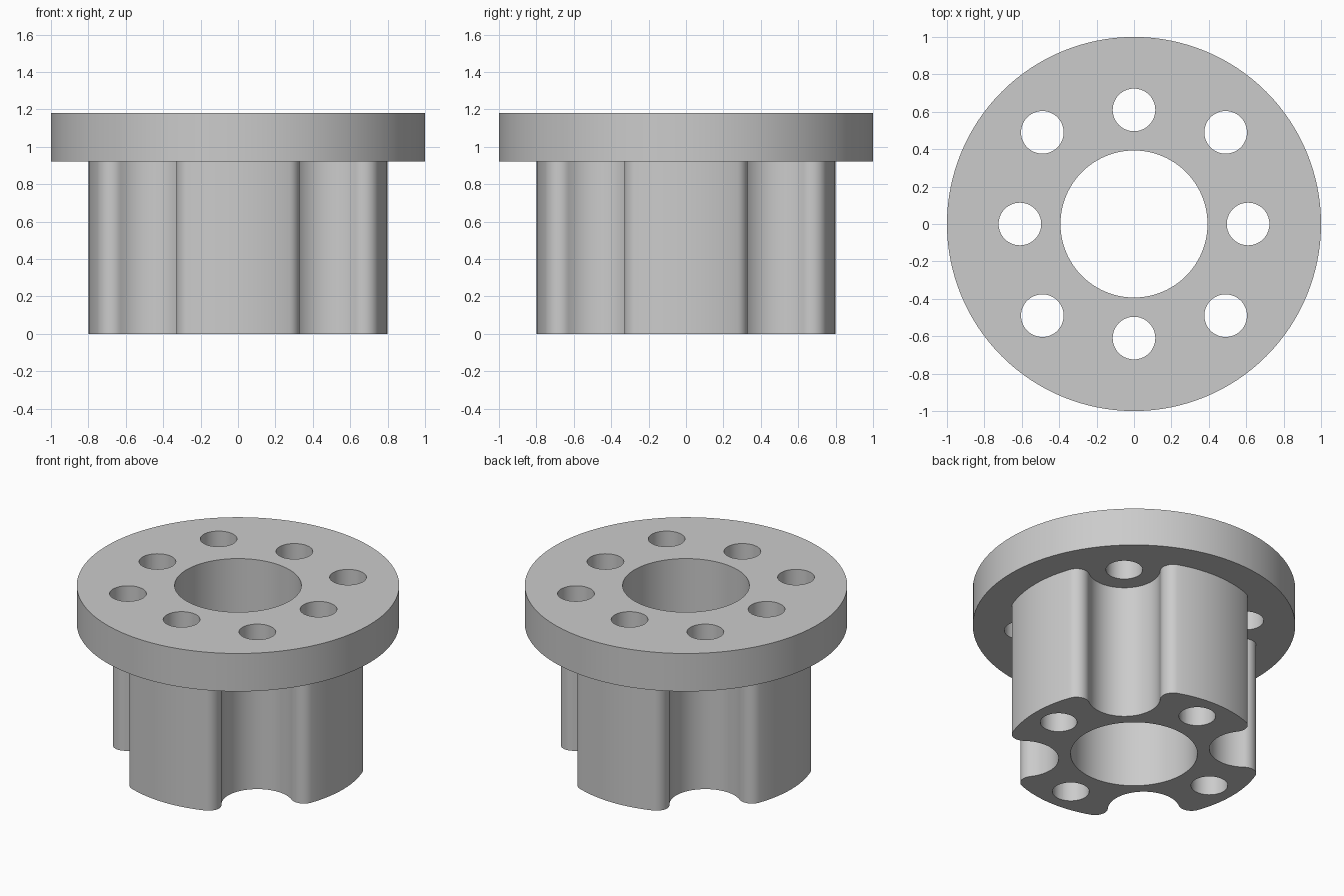
import bpy, bmesh
from math import sin, cos, pi, atan2, hypot, radians
from mathutils import Matrix

if "Cube" in bpy.data.objects:
    bpy.data.objects.remove(bpy.data.objects["Cube"], do_unlink=True)

HEIGHT, FLANGE_Z = 1.18, 0.92
BODY_R, BORE_R, HOLE_R = 0.80, 0.393, 0.114
AXIS_PITCH, GROOVE_AT = 0.61, 0.49     # hole distance on the axes, x and y of diagonal holes

grey = bpy.data.materials.new("plain grey")
grey.use_nodes = True
grey.diffuse_color = (0.6, 0.6, 0.6, 1)
grey.node_tree.nodes["Principled BSDF"].inputs["Base Color"].default_value = (0.6, 0.6, 0.6, 1)


def arc(cx, cy, r, start, end, n):
    steps = [start + (end - start) * i / n for i in range(n + 1)]
    return [(cx + r * cos(t), cy + r * sin(t)) for t in steps]


def prism(name, outline, z0, z1):
    """Extrude a closed outline between two heights."""
    bm = bmesh.new()
    face = bm.faces.new([bm.verts.new((x, y, z0)) for x, y in outline])
    top = bmesh.ops.extrude_face_region(bm, geom=[face])["geom"]
    moved = [v for v in top if isinstance(v, bmesh.types.BMVert)]
    bmesh.ops.translate(bm, verts=moved, vec=(0, 0, z1 - z0))
    bmesh.ops.recalc_face_normals(bm, faces=bm.faces)
    mesh = bpy.data.meshes.new(name)
    bm.to_mesh(mesh)
    bm.free()
    mesh.materials.append(grey)
    obj = bpy.data.objects.new(name, mesh)
    bpy.context.collection.objects.link(obj)
    return obj


def disc(name, x, y, r, z0, z1, n):
    return prism(name, arc(x, y, r, 0, 2 * pi, n)[:-1], z0, z1)


def combine(target, other, operation):
    """Apply a boolean and discard the helper."""
    other.hide_render = True
    mod = target.modifiers.new("combine", 'BOOLEAN')
    mod.operation, mod.solver, mod.object = operation, 'EXACT', other
    bpy.context.view_layer.objects.active = target
    bpy.ops.object.modifier_apply(modifier=mod.name)
    bpy.data.objects.remove(other, do_unlink=True)


# Four-lobed body: outer arc, rounded corner, groove, rounded corner, per quarter
fillet = 0.08
cy = 0.33 - fillet
cx = ((BODY_R - fillet) ** 2 - cy ** 2) ** 0.5
groove_r = hypot(GROOVE_AT - cx, GROOVE_AT - cy) - fillet
lobe = atan2(cy, cx)
meet = atan2(GROOVE_AT - cy, GROOVE_AT - cx)      # corner centre towards groove centre
quarter = arc(0, 0, BODY_R, -lobe, lobe, 14)
quarter += arc(cx, cy, fillet, lobe, meet, 12)[1:]
quarter += arc(GROOVE_AT, GROOVE_AT, groove_r, meet - pi, -pi / 2 - meet, 24)[1:]
quarter += arc(cy, cx, fillet, pi / 2 - meet, pi / 2 - lobe, 12)[1:-1]
outline = []
for k in range(4):
    c, s = cos(k * pi / 2), sin(k * pi / 2)
    outline += [(c * x - s * y, s * x + c * y) for x, y in quarter]

# Flange joined to the body
hub = disc("flanged_hub", 0, 0, 1, FLANGE_Z, HEIGHT, 128)
combine(hub, prism("lobed_body", outline, 0, FLANGE_Z + 0.1), 'UNION')

# Central bore and ring of eight holes
combine(hub, disc("bore_cutter", 0, 0, BORE_R, -0.1, HEIGHT + 0.1, 96), 'DIFFERENCE')
for k in range(8):
    reach = GROOVE_AT * 2 ** 0.5 if k % 2 else AXIS_PITCH
    x, y = reach * cos(k * pi / 4), reach * sin(k * pi / 4)
    combine(hub, disc("hole_cutter", x, y, HOLE_R, -0.1, HEIGHT + 0.1, 48), 'DIFFERENCE')

bpy.ops.object.select_all(action='DESELECT')
hub.select_set(True)
bpy.context.view_layer.objects.active = hub
bpy.ops.object.shade_smooth_by_angle(angle=radians(30))
